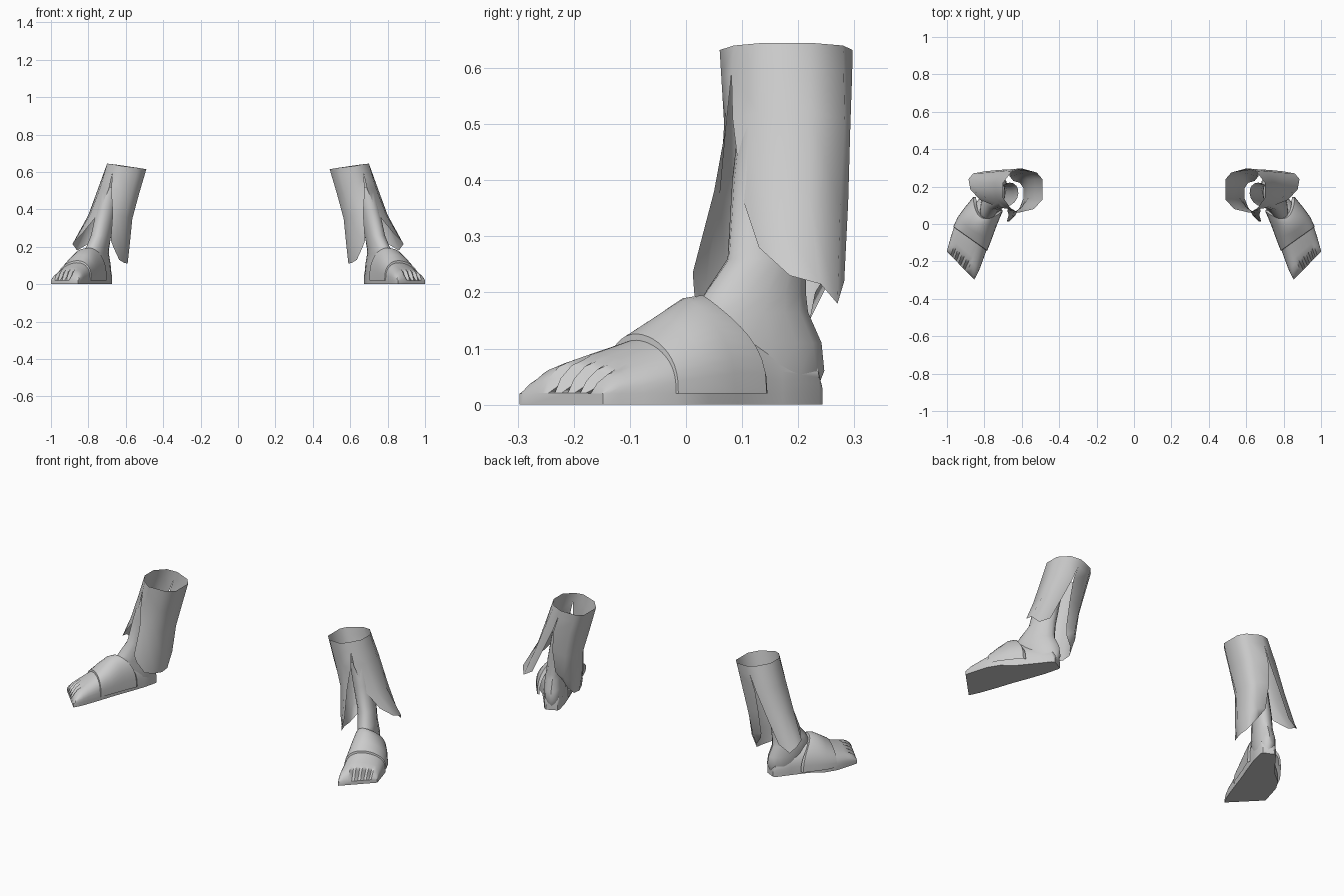
import bpy, bmesh, math
from mathutils import Vector

mat = bpy.data.materials.new("plain_grey")
mat.diffuse_color = (0.6, 0.6, 0.6, 1)

# Foot frame: u runs heel to toe, v runs towards the outer side
HEEL = Vector((0.71, 0.22, 0))
ALONG = Vector((0.42, -0.907, 0))
ACROSS = Vector((0.907, 0.42, 0))
N = 20


def place(u, v, z):
    return HEEL + ALONG * u + ACROSS * v + Vector((0, 0, z))


def build_pair(name, grids, closed=False, caps=(), angle=40):
    """Skin grids of points (rows of equal length) for both legs."""
    for side, sx in (("right", 1), ("left", -1)):
        bm = bmesh.new()
        for rows in grids:
            vs = [[bm.verts.new((p[0] * sx, p[1], p[2])) for p in r] for r in rows]
            n = len(vs[0])
            for a, b in zip(vs, vs[1:]):
                for i in range(n if closed else n - 1):
                    j = (i + 1) % n
                    bm.faces.new((a[i], a[j], b[j], b[i]))
            for c in caps:
                bm.faces.new(vs[c])
        bmesh.ops.remove_doubles(bm, verts=bm.verts, dist=0.0005)
        bmesh.ops.recalc_face_normals(bm, faces=bm.faces)
        me = bpy.data.meshes.new(name)
        bm.to_mesh(me)
        bm.free()
        me.materials.append(mat)
        ob = bpy.data.objects.new(side + "_" + name, me)
        bpy.context.collection.objects.link(ob)
        bpy.ops.object.select_all(action='DESELECT')
        ob.select_set(True)
        bpy.context.view_layer.objects.active = ob
        bpy.ops.object.shade_smooth_by_angle(angle=math.radians(angle))


def arch(u, vi, vo, h, sweep=0.0, groove=0.0):
    """Arched section over the foot, slanted back on the little-toe side."""
    k = 0.38 * min(max((u - 0.2) / 0.33, 0), 1)
    pts = []
    for i in range(N + 1):
        t = i / N
        s = (1 - math.cos(math.pi * t)) / 2
        v = vi + (vo - vi) * s
        f = max(math.sin(math.pi * t), 0) ** 0.75 * (1 - 0.25 * s) * 1.13
        uu = u - k * (v - vi) - sweep * (2 * s - 1) ** 2
        z = 0.02 + (h - 0.02) * f
        if groove and i in (8, 10, 12, 14):
            uu -= groove
            z = 0.02 + (z - 0.02) * (1 - groove * 14)
        pts.append(place(uu, v, z))
    return pts


# Foot with flat sole and toe creases
sections = [
    (-0.012, -0.030, 0.030, 0.050, 0), (0.000, -0.040, 0.042, 0.100, 0),
    (0.080, -0.055, 0.060, 0.130, 0), (0.180, -0.064, 0.085, 0.165, 0),
    (0.270, -0.070, 0.122, 0.150, 0), (0.360, -0.080, 0.130, 0.115, 0),
    (0.440, -0.087, 0.122, 0.090, 0), (0.470, -0.089, 0.118, 0.080, 0.004),
    (0.495, -0.089, 0.115, 0.070, 0.014), (0.518, -0.088, 0.112, 0.047, 0.018),
    (0.530, -0.086, 0.109, 0.0205, 0)]
foot = []
for u, vi, vo, h, g in sections:
    top = arch(u, vi, vo, h, 0, g)
    low = [Vector((p.x, p.y, 0)) for p in top]
    foot.append(top + low[::-1])
build_pair("foot", [foot], closed=True, caps=(0, -1))

# Strap over the instep
strap = [arch(*a) for a in (
    (0.362, -0.080, 0.128, 0.108, 0.00),
    (0.360, -0.085, 0.134, 0.126, 0.00),
    (0.310, -0.080, 0.134, 0.158, 0.02),
    (0.255, -0.074, 0.122, 0.190, 0.04),
    (0.215, -0.071, 0.104, 0.195, 0.08),
    (0.205, -0.062, 0.090, 0.165, 0.08))]
build_pair("strap", [strap])

# Heel, ankle and lower leg: z, u range, v centre, v half width
ankle = []
for z, u0, u1, vc, hw in (
        (0.020, -0.010, 0.170, 0.000, 0.046), (0.060, -0.028, 0.190, 0.000, 0.054),
        (0.110, -0.022, 0.215, 0.002, 0.056), (0.165, 0.004, 0.220, 0.000, 0.053),
        (0.195, 0.006, 0.205, -0.004, 0.051), (0.260, 0.006, 0.152, -0.012, 0.050),
        (0.400, -0.005, 0.130, -0.038, 0.052), (0.520, -0.025, 0.105, -0.060, 0.052)):
    c, r = (u0 + u1) / 2, (u1 - u0) / 2
    ankle.append([place(c + r * math.cos(a), vc + hw * math.sin(a), z)
                  for a in (i * math.tau / 16 for i in range(16))])
build_pair("ankle", [ankle], closed=True, caps=(0,))

# Trouser leg: outer and inner panels, split at the front and the back
outer = [
    [(.66, .085, .64), (.70, .14, .645), (.70, .22, .645), (.655, .28, .64), (.60, .297, .632)],
    [(.69, .083, .51), (.735, .13, .52), (.745, .22, .52), (.71, .283, .51), (.655, .293, .50)],
    [(.752, .10, .37), (.79, .14, .375), (.80, .22, .37), (.775, .275, .36), (.725, .289, .36)],
    [(.825, .13, .28), (.875, .185, .23), (.885, .24, .215), (.86, .27, .18), (.795, .282, .22)]]
inner = [
    [(.66, .085, .64), (.62, .06, .632), (.535, .08, .622), (.49, .13, .615),
     (.49, .24, .615), (.52, .275, .62), (.60, .297, .632)],
    [(.678, .072, .50), (.63, .068, .50), (.57, .085, .49), (.53, .13, .48),
     (.53, .24, .48), (.56, .28, .49), (.65, .293, .50)],
    [(.67, .05, .38), (.645, .06, .37), (.60, .09, .36), (.565, .14, .35),
     (.565, .235, .35), (.59, .272, .36), (.665, .283, .38)],
    [(.68, .012, .235), (.65, .035, .21), (.61, .075, .20), (.58, .13, .20),
     (.582, .225, .20), (.61, .255, .22), (.665, .255, .24)],
    [(.665, .015, .195), (.635, .045, .13), (.61, .09, .115), (.59, .14, .11),
     (.59, .19, .115), (.61, .22, .15), (.645, .23, .20)]]
# Shared row below the rim, where the splits begin
for panel in (outer, inner):
    row = [Vector(a).lerp(Vector(b), 0.35) for a, b in zip(panel[0], panel[1])]
    row[0] = Vector((.672, .081, .59))
    row[-1] = Vector((.62, .296, .585))
    panel.insert(1, row)
build_pair("trouser_leg", [outer, inner], angle=60)
